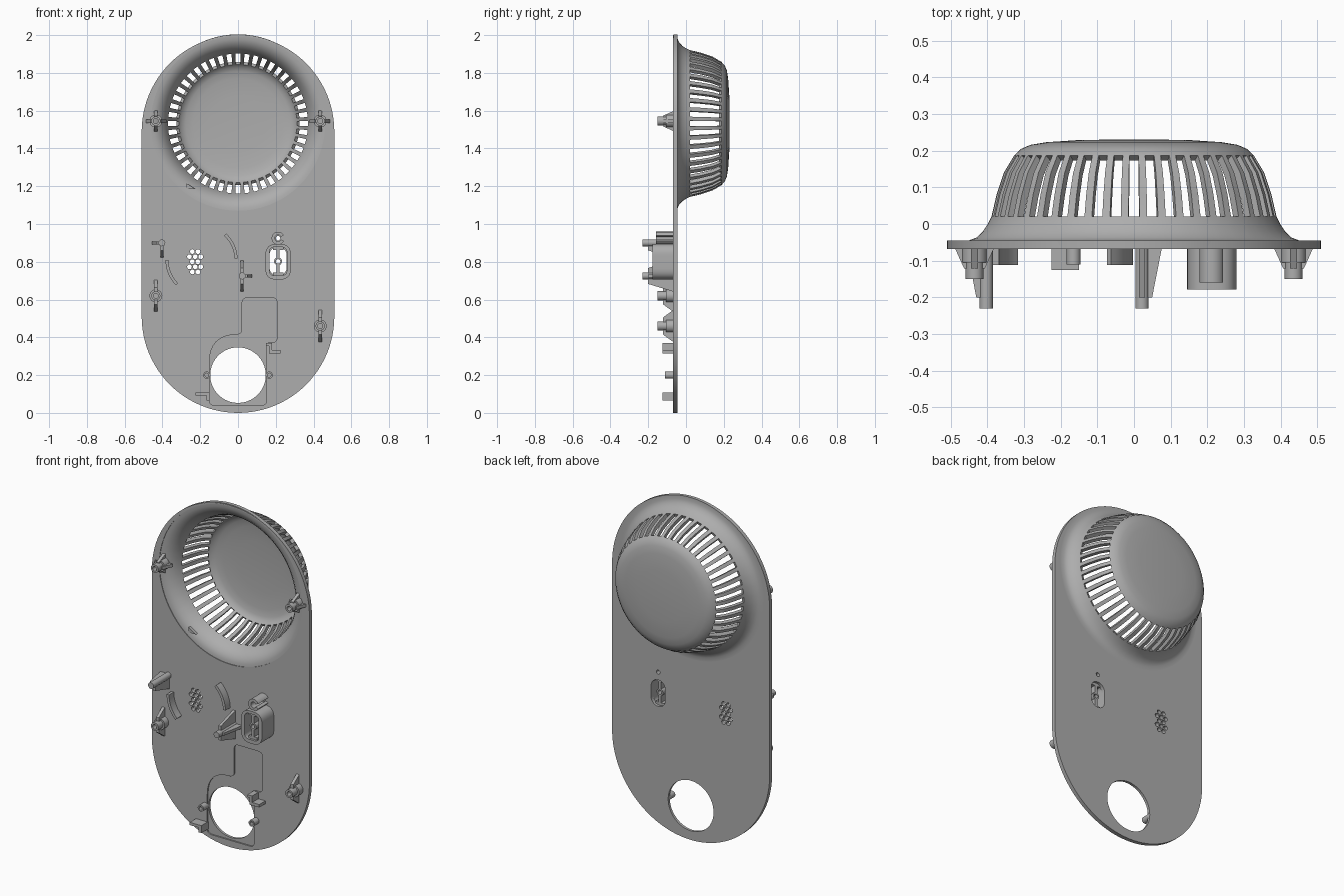
import bpy, bmesh, math
from mathutils import Vector

cube = bpy.data.objects.get("Cube")
if cube:
    bpy.data.objects.remove(cube)

grey = bpy.data.materials.new("plain_grey")
grey.use_nodes = True
COLOR = (0.42, 0.42, 0.42, 1)
grey.diffuse_color = COLOR
grey.node_tree.nodes["Principled BSDF"].inputs["Base Color"].default_value = COLOR

FRONT, BACK = -0.068, -0.045
DOME_Z = 1.532
ROOT = FRONT + 0.008


def finish(ob):
    """Apply modifiers, weld, fix normals, colour and shade."""
    bpy.ops.object.select_all(action='DESELECT')
    ob.select_set(True)
    bpy.context.view_layer.objects.active = ob
    bpy.ops.object.convert(target='MESH')
    ob = bpy.context.object
    bm = bmesh.new()
    bm.from_mesh(ob.data)
    bmesh.ops.remove_doubles(bm, verts=bm.verts, dist=1e-5)
    bmesh.ops.recalc_face_normals(bm, faces=bm.faces)
    bm.to_mesh(ob.data)
    bm.free()
    ob.data.materials.clear()
    ob.data.materials.append(grey)
    bpy.ops.object.shade_smooth_by_angle(angle=math.radians(32))
    return ob


def slab(name, loops, y0, y1):
    """Extrude outlines drawn in x, z (inner loops become holes) from y0 to y1."""
    cu = bpy.data.curves.new(name, 'CURVE')
    cu.dimensions, cu.fill_mode = '2D', 'BOTH'
    cu.extrude = abs(y1 - y0) / 2
    for loop in loops:
        sp = cu.splines.new('POLY')
        sp.points.add(len(loop) - 1)
        for p, (x, z) in zip(sp.points, loop):
            p.co = (x, z, 0, 1)
        sp.use_cyclic_u = True
    ob = bpy.data.objects.new(name, cu)
    bpy.context.collection.objects.link(ob)
    ob.rotation_euler.x = math.pi / 2
    ob.location.y = (y0 + y1) / 2
    return finish(ob)


def arc(cx, cz, r, a0, a1, n):
    angles = [math.radians(a0 + (a1 - a0) * i / n) for i in range(n + 1)]
    return [(cx + r * math.cos(a), cz + r * math.sin(a)) for a in angles]


def circle(cx, cz, r, n=24):
    return arc(cx, cz, r, 0, 360, n)[:-1]


def stadium(cx, z0, z1, r, n=32):
    return arc(cx, z1 - r, r, 0, 180, n) + arc(cx, z0 + r, r, 180, 360, n)


def rounded(corners, n=8):
    """Polygon from (x, z, radius) corners."""
    out = []
    for i, (x, z, r) in enumerate(corners):
        c = Vector((x, z))
        prev = Vector(corners[i - 1][:2])
        nxt = Vector(corners[(i + 1) % len(corners)][:2])
        a, b = c + (prev - c).normalized() * r, c + (nxt - c).normalized() * r
        for k in range(n + 1):
            t = k / n
            out.append(tuple(a * (1 - t) ** 2 + c * 2 * t * (1 - t) + b * t * t))
    return out


def box(x0, x1, z0, z1):
    return [(x0, z0), (x1, z0), (x1, z1), (x0, z1)]


def rib(name, cx, cz, angle, length, tip, thick=0.018, top=0.5):
    """Tapered gusset running outwards from a post."""
    d = Vector((math.cos(math.radians(angle)), 0, math.sin(math.radians(angle))))
    side = Vector((-d.z, 0, d.x)) * thick / 2
    bm = bmesh.new()
    prof = [(0.016, ROOT), (length, ROOT), (length * top, tip), (0.016, tip)]
    base = [bm.verts.new(Vector((cx, y, cz)) + d * u - side) for u, y in prof]
    face = bm.faces.new(base)
    ext = bmesh.ops.extrude_face_region(bm, geom=[face])
    bmesh.ops.translate(bm, vec=side * 2,
                        verts=[v for v in ext["geom"] if isinstance(v, bmesh.types.BMVert)])
    me = bpy.data.meshes.new(name)
    bm.to_mesh(me)
    bm.free()
    ob = bpy.data.objects.new(name, me)
    bpy.context.collection.objects.link(ob)
    finish(ob)


# Back plate: rear layer with through holes, front layer with the shallow pocket
outline = stadium(0, 0, 2, 0.51, 48)
dome_hole = circle(0, DOME_Z, 0.462, 96)
cable_hole = circle(0, 0.2, 0.147, 64)
socket_hole = stadium(0.212, 0.725, 0.88, 0.046, 16)
clip_hole = circle(0.212, 0.925, 0.012, 16)
vents = []
for row in range(5):
    count = 2 + row % 2
    for i in range(count):
        vents.append(circle(-0.227 + (i - (count - 1) / 2) * 0.03,
                            0.8 + (row - 2) * 0.027, 0.0125, 16))
shared = [outline, dome_hole, socket_hole, clip_hole] + vents
pocket = rounded([(-0.152, 0.04, 0.03), (0.152, 0.04, 0.03), (0.152, 0.372, 0.012),
                  (0.207, 0.372, 0.03), (0.207, 0.61, 0.03), (0.022, 0.61, 0.03),
                  (0.022, 0.415, 0.03), (-0.152, 0.415, 0.15)])
slab("plate_rear", shared + [cable_hole], ROOT, BACK)
slab("plate_front", shared + [pocket], FRONT, ROOT)

# Slotted dome: lathe with alternating slot and bar columns
profile = [(0.472, -0.045), (0.45, -0.0445), (0.43, -0.037), (0.412, -0.02),
           (0.4, -0.002), (0.389, 0.02), (0.375, 0.08), (0.355, 0.14), (0.327, 0.187),
           (0.308, 0.205), (0.282, 0.216), (0.24, 0.223), (0.15, 0.229)]
SLOTS = 48
pitch = 2 * math.pi / SLOTS
angles = [k * pitch + s * pitch * 0.29 for k in range(SLOTS) for s in (-1, 1)]
bm = bmesh.new()
rings = [[bm.verts.new((r * math.sin(a), y, DOME_Z + r * math.cos(a))) for a in angles]
         for r, y in profile]
for j in range(len(rings) - 1):
    for i in range(len(angles)):
        slot = i % 2 == 0 and 5 <= j < 8
        if not slot:
            k = (i + 1) % len(angles)
            bm.faces.new((rings[j][i], rings[j][k], rings[j + 1][k], rings[j + 1][i]))
crown = bm.verts.new((0, 0.231, DOME_Z))
for i in range(len(angles)):
    bm.faces.new((rings[-1][i], rings[-1][(i + 1) % len(angles)], crown))
bmesh.ops.recalc_face_normals(bm, faces=bm.faces)
if crown.link_faces[0].normal.y < 0:
    bmesh.ops.reverse_faces(bm, faces=bm.faces)
mesh = bpy.data.meshes.new("slotted_dome")
bm.to_mesh(mesh)
bm.free()
dome = bpy.data.objects.new("slotted_dome", mesh)
bpy.context.collection.objects.link(dome)
wall = dome.modifiers.new("wall", 'SOLIDIFY')
wall.thickness, wall.offset = 0.02, -1
finish(dome)

# Screw bosses with gussets
for name, x, z, dirs, reach in (
        ("upper_right", -0.435, 1.545, (0, 90, 180, 270), 0.056),
        ("upper_left", 0.435, 1.545, (0, 90, 180, 270), 0.056),
        ("lower_right", -0.435, 0.62, (90, 270), 0.09),
        ("lower_left", 0.435, 0.46, (90, 270), 0.09)):
    slab(name + "_boss", [circle(x, z, 0.034), circle(x, z, 0.013)], -0.105, ROOT)
    slab(name + "_boss_tip", [circle(x, z, 0.024), circle(x, z, 0.013)], -0.15, -0.105)
    for a in dirs:
        rib(name + "_gusset", x, z, a, reach, -0.122)

# Tall posts with gussets
for name, x, z, ribs in (
        ("right_post", -0.403, 0.9, ((180, 0.054), (270, 0.08))),
        ("middle_post", 0.022, 0.725, ((0, 0.055), (90, 0.085), (270, 0.085)))):
    slab(name, [circle(x, z, 0.018)], -0.231, ROOT)
    for a, reach in ribs:
        rib(name + "_gusset", x, z, a, reach, -0.2, 0.016)

# Curved fences around the vent holes
for name, start in (("left_fence", 2), ("right_fence", 180)):
    slab(name, [arc(-0.193, 0.81, 0.191, start, start + 45, 10)
                + arc(-0.193, 0.81, 0.175, start + 45, start, 10)], -0.112, ROOT)

# Socket housing with a centre divider
housing = rounded([(0.145, 0.705, 0.06), (0.28, 0.705, 0.06),
                   (0.28, 0.895, 0.06), (0.145, 0.895, 0.06)])
cavity = rounded([(0.166, 0.727, 0.03), (0.259, 0.727, 0.03),
                  (0.259, 0.878, 0.03), (0.166, 0.878, 0.03)])
slab("socket_housing", [housing, cavity], -0.178, ROOT)
slab("socket_ring", [circle(0.212, 0.802, 0.021), circle(0.212, 0.802, 0.012)], -0.165, ROOT)
for z0, z1 in ((0.725, 0.784), (0.82, 0.88)):
    slab("socket_divider", [box(0.204, 0.22, z0, z1)], -0.165, ROOT)
for z0, z1 in ((0.727, 0.742), (0.863, 0.878)):
    slab("socket_ledge", [box(0.185, 0.24, z0, z1)], -0.165, ROOT)

# Open clip above the socket
slab("open_clip", [arc(0.212, 0.925, 0.034, 25, 335, 28)
                   + arc(0.212, 0.925, 0.017, 335, 25, 28)], -0.16, ROOT)

# Pins and corner hooks beside the cable opening
for name, x in (("left_pin", 0.165), ("right_pin", -0.165)):
    slab(name, [circle(x, 0.2, 0.019), circle(x, 0.2, 0.01)], -0.11, ROOT)
slab("upper_hook", [[(0.148, 0.37), (0.148, 0.355), (0.163, 0.355), (0.163, 0.315), (0.225, 0.315),
                     (0.225, 0.332), (0.179, 0.332), (0.179, 0.37)]], -0.125, ROOT)
slab("lower_hook", [[(-0.225, 0.108), (-0.225, 0.092), (-0.167, 0.092), (-0.167, 0.065),
                     (-0.15, 0.065), (-0.15, 0.108)]], -0.125, ROOT)

# Small corner wedge at the dome rim
slab("rim_wedge", [[(-0.272, 1.185), (-0.225, 1.185), (-0.272, 1.215)]], FRONT, -0.05)
